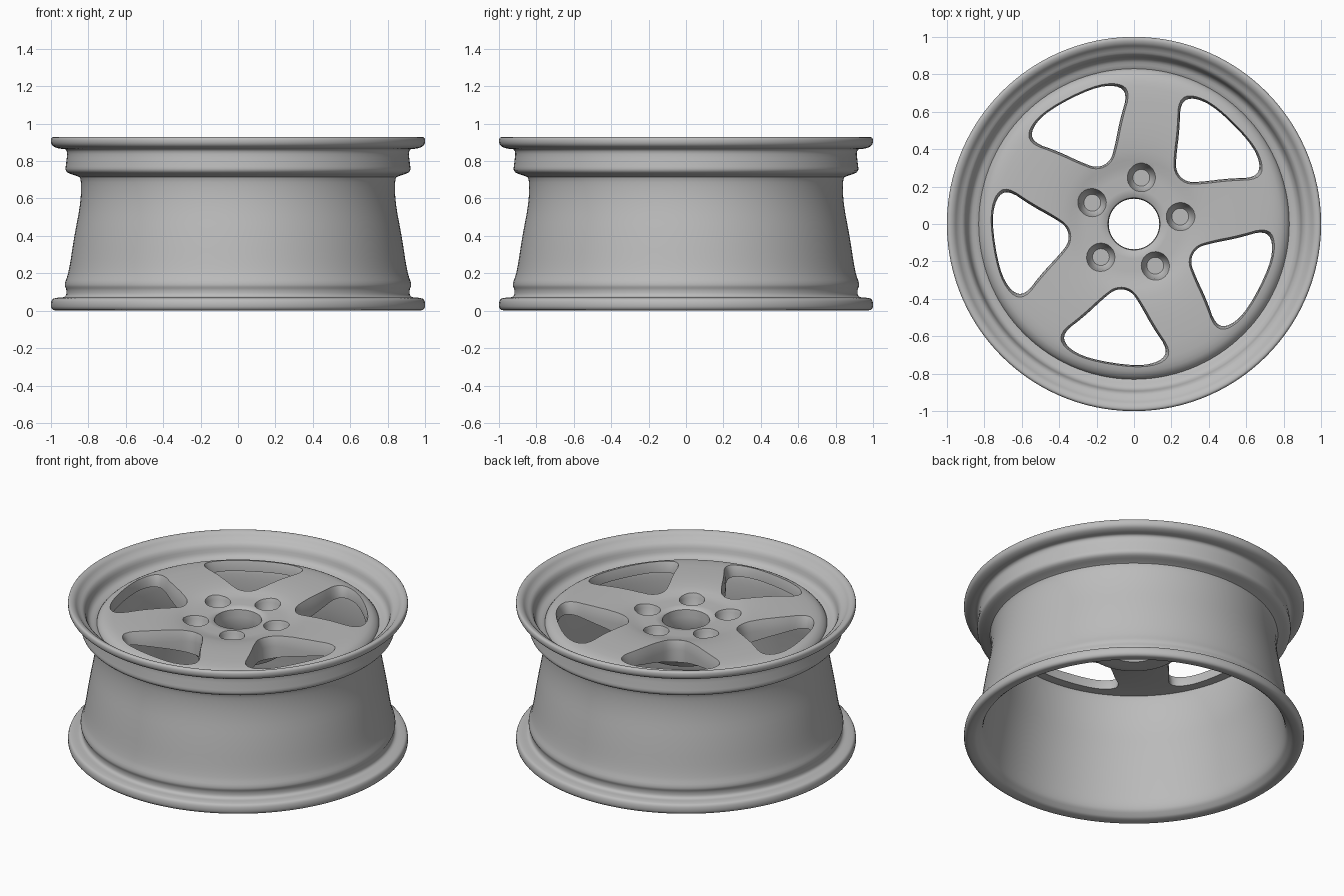
import bpy, bmesh, math

cube = bpy.data.objects.get("Cube")
if cube:
    bpy.data.objects.remove(cube, do_unlink=True)

metal = bpy.data.materials.new("grey metal")
metal.use_nodes = True
metal.diffuse_color = (0.5, 0.5, 0.5, 1)
metal.node_tree.nodes["Principled BSDF"].inputs["Base Color"].default_value = (0.5, 0.5, 0.5, 1)

SPOKES = 5
STEP = math.tau / SPOKES
FIRST_SPOKE = math.radians(9)


def rounded(points, rounds=2):
    """Corner-cutting of a closed outline."""
    for _ in range(rounds):
        cut = []
        for (ax, ay), (bx, by) in zip(points, points[1:] + points[:1]):
            cut.append((ax * 0.75 + bx * 0.25, ay * 0.75 + by * 0.25))
            cut.append((ax * 0.25 + bx * 0.75, ay * 0.25 + by * 0.75))
        points = cut
    return points


def make_object(name, bm):
    bmesh.ops.recalc_face_normals(bm, faces=bm.faces)
    mesh = bpy.data.meshes.new(name)
    bm.to_mesh(mesh)
    bm.free()
    mesh.materials.append(metal)
    obj = bpy.data.objects.new(name, mesh)
    bpy.context.collection.objects.link(obj)
    return obj


def skin_rings(bm, rings, wrap):
    """Bridge consecutive vertex loops with quads."""
    pairs = list(zip(rings, rings[1:]))
    if wrap:
        pairs.append((rings[-1], rings[0]))
    for a, b in pairs:
        for i in range(len(a)):
            j = (i + 1) % len(a)
            bm.faces.new((a[i], a[j], b[j], b[i]))


def lathe(name, profile, segments=120):
    bm = bmesh.new()
    rings = []
    for s in range(segments):
        t = math.tau * s / segments
        rings.append([bm.verts.new((r * math.cos(t), r * math.sin(t), z)) for r, z in profile])
    skin_rings(bm, rings, True)
    return make_object(name, bm)


def loft(bm, sections):
    """Closed solid through stacked (outline, height) sections."""
    rings = [[bm.verts.new((x, y, z)) for x, y in outline] for outline, z in sections]
    skin_rings(bm, rings, False)
    bm.faces.new(rings[0])
    bm.faces.new(rings[-1])


def turned(outline, angle):
    c, s = math.cos(angle), math.sin(angle)
    return [(x * c - y * s, x * s + y * c) for x, y in outline]


def scaled(outline, factor, cx):
    return [(cx + (x - cx) * factor, y * factor) for x, y in outline]


# Rim barrel: outer side upwards, then the inner side downwards
rim_profile = [
    (0.94, 0.005), (1.0, 0.0), (1.0, 0.06), (0.97, 0.07), (0.92, 0.072), (0.915, 0.11),
    (0.93, 0.14), (0.905, 0.2), (0.875, 0.4), (0.84, 0.58), (0.838, 0.71), (0.86, 0.72),
    (0.925, 0.74), (0.918, 0.79), (0.91, 0.865), (0.96, 0.865), (1.0, 0.885), (1.0, 0.93),
    (0.965, 0.925), (0.94, 0.895), (0.90, 0.875), (0.885, 0.805), (0.83, 0.79), (0.80, 0.76),
    (0.80, 0.57), (0.835, 0.4), (0.875, 0.16), (0.89, 0.05), (0.92, 0.02),
]
rim = lathe("rim_barrel", rounded(rim_profile))

# Wheel face: thin shallow dish, thickening towards the hub
face_profile = [
    (0.135, 0.63), (0.135, 0.80), (0.15, 0.815), (0.29, 0.815), (0.36, 0.835), (0.5, 0.845),
    (0.72, 0.84), (0.78, 0.83), (0.81, 0.815), (0.835, 0.785), (0.82, 0.765), (0.76, 0.77),
    (0.62, 0.755), (0.45, 0.72), (0.32, 0.68), (0.28, 0.63), (0.26, 0.62),
]
face = lathe("spoked_face", rounded(face_profile, 1))

# Window cutters between the spokes, flaring towards the front
half = [(0.355, 0.04), (0.42, 0.10), (0.53, 0.185), (0.635, 0.285), (0.705, 0.255), (0.75, 0.13)]
window = rounded(half + [(x, -y) for x, y in reversed(half)])
bm = bmesh.new()
for i in range(SPOKES):
    a = FIRST_SPOKE + STEP * (i + 0.5)
    loft(bm, [(turned(scaled(window, f, 0.58), a), z)
              for f, z in ((1.0, 0.4), (1.0, 0.77), (1.02, 0.81), (1.08, 0.85), (1.12, 0.9))])
window_cutter = make_object("window_cutter", bm)

# Blind conical bolt holes, one at the root of each spoke
bm = bmesh.new()
circle = [(math.cos(math.tau * k / 24), math.sin(math.tau * k / 24)) for k in range(24)]
for i in range(SPOKES):
    a = FIRST_SPOKE + STEP * i
    loft(bm, [(turned([(0.25 + r * x, r * y) for x, y in circle], a), z)
              for r, z in ((0.045, 0.72), (0.06, 0.74), (0.07, 0.80), (0.09, 0.86))])
bolt_cutter = make_object("bolt_hole_cutter", bm)

# Cut the face and keep only the finished mesh
for cutter in (window_cutter, bolt_cutter):
    cutter.hide_render = True
    mod = face.modifiers.new("cut", "BOOLEAN")
    mod.operation = "DIFFERENCE"
    mod.solver = "EXACT"
    mod.object = cutter
bpy.context.view_layer.update()
finished = bpy.data.meshes.new_from_object(face.evaluated_get(bpy.context.evaluated_depsgraph_get()))
face.modifiers.clear()
face.data = finished
for cutter in (window_cutter, bolt_cutter):
    bpy.data.objects.remove(cutter, do_unlink=True)

# Smooth shading with sharp edges kept
bpy.ops.object.select_all(action="DESELECT")
for obj in (rim, face):
    obj.select_set(True)
bpy.context.view_layer.objects.active = rim
bpy.ops.object.shade_smooth_by_angle(angle=math.radians(40))
